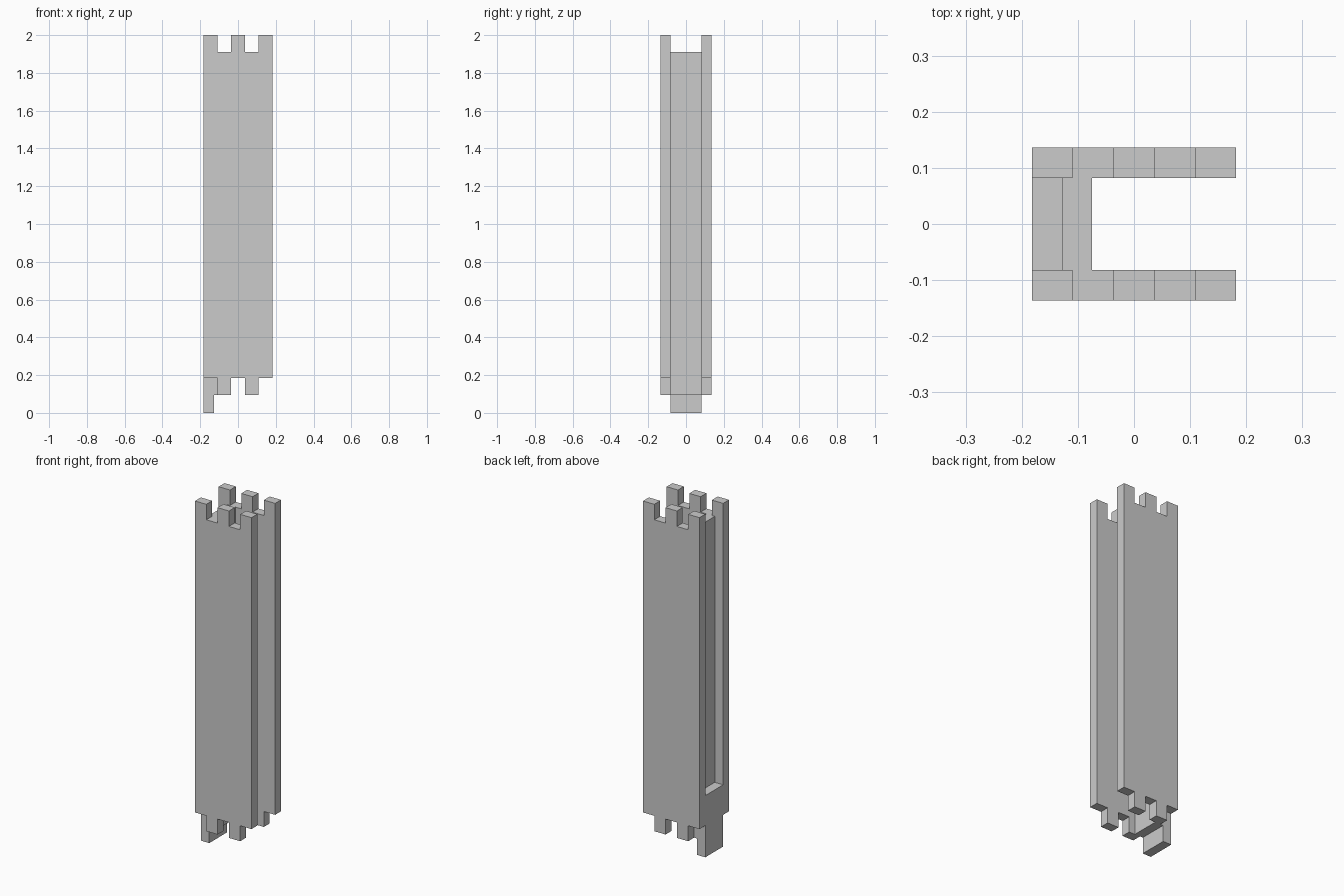
import bpy, bmesh

if "Cube" in bpy.data.objects:
    bpy.data.objects.remove(bpy.data.objects["Cube"])

grey = bpy.data.materials.new("plain grey")
grey.diffuse_color = (0.6, 0.6, 0.6, 1)
grey.use_nodes = True
grey.node_tree.nodes["Principled BSDF"].inputs["Base Color"].default_value = grey.diffuse_color

HX, HY, INNER = 0.182, 0.136, 0.082      # half width, half depth, inner face of side walls
STEP = 2 * HX / 5                        # five equal notches per wall


def extrude_profile(name, pts, y0, y1):
    """Extrude an outline of (x, z) points from y0 to y1."""
    bm = bmesh.new()
    face = bm.faces.new([bm.verts.new((x, y0, z)) for x, z in pts])
    res = bmesh.ops.extrude_face_region(bm, geom=[face])
    verts = [g for g in res["geom"] if isinstance(g, bmesh.types.BMVert)]
    bmesh.ops.translate(bm, verts=verts, vec=(0, y1 - y0, 0))
    bmesh.ops.recalc_face_normals(bm, faces=bm.faces)
    mesh = bpy.data.meshes.new(name)
    bm.to_mesh(mesh)
    bm.free()
    mesh.materials.append(grey)
    obj = bpy.data.objects.new(name, mesh)
    bpy.context.collection.objects.link(obj)
    return obj


# Castellated outline: tabs alternate between top and bottom edges
top, bottom = [], []
for i in range(5):
    xa, xb = -HX + i * STEP, -HX + (i + 1) * STEP
    zt = 2.0 if i % 2 == 0 else 1.91
    zb = 0.185 if i % 2 == 0 else 0.095
    top += [(xa, zt), (xb, zt)]
    bottom += [(xa, zb), (xb, zb)]
wall = bottom + top[::-1]

# Side walls
extrude_profile("front_wall", wall, -HY, -INNER)
extrude_profile("back_wall", wall, INNER, HY)

# Recessed web joined to the lower outer tongue
web = [(-HX, 0), (-0.128, 0), (-0.128, 0.095), (-0.075, 0.095),
       (-0.075, 1.91), (-0.128, 1.91), (-0.128, 0.36), (-HX, 0.36)]
extrude_profile("web_and_tongue", web, -INNER, INNER)
